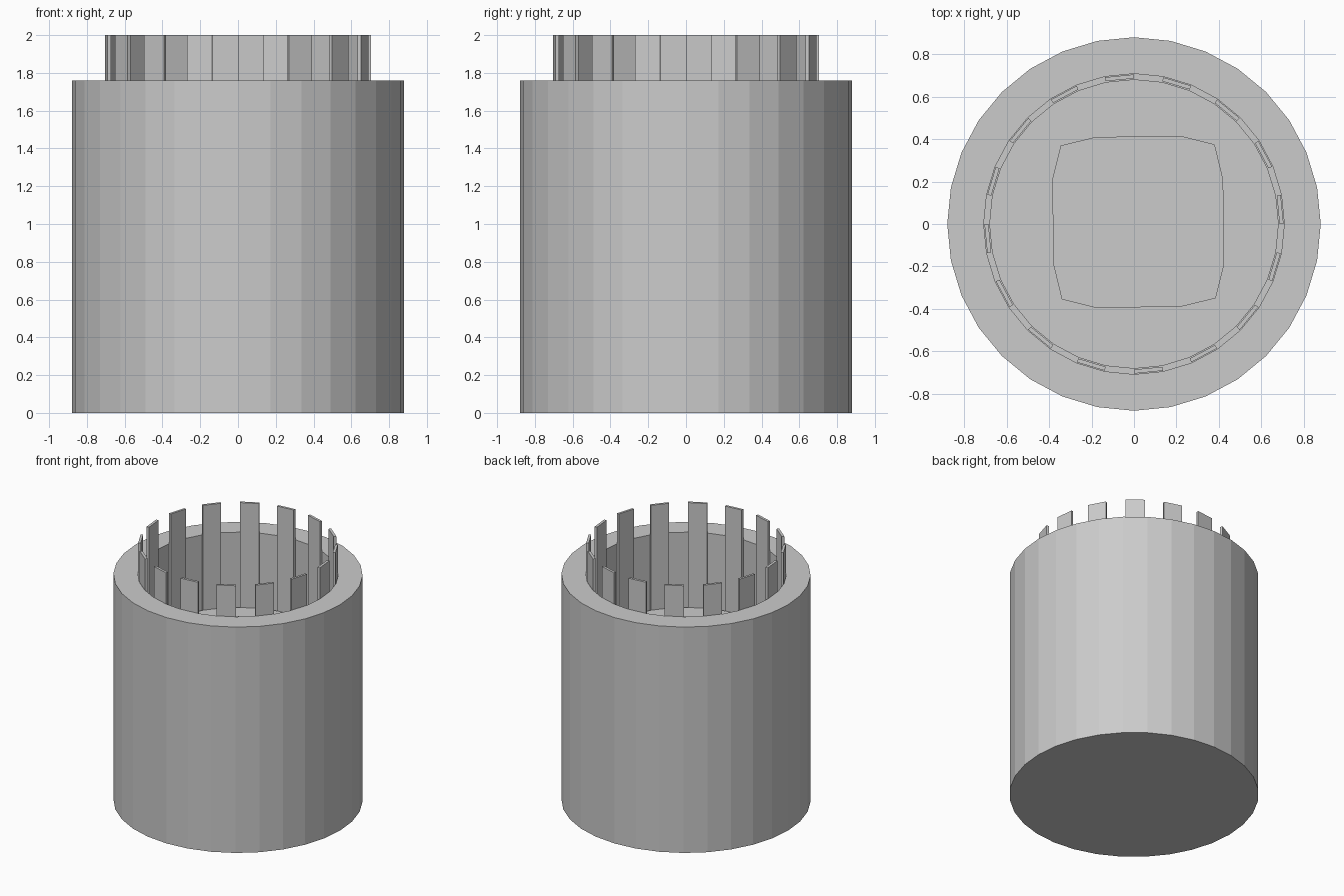
import bpy, bmesh, math

if "Cube" in bpy.data.objects:
    bpy.data.objects.remove(bpy.data.objects["Cube"])

SIDES = 32
STEP = 2 * math.pi / SIDES
FLOOR = 1.17

grey = bpy.data.materials.new("plain grey")
grey.diffuse_color = (0.6, 0.6, 0.6, 1)
grey.use_nodes = True
grey.node_tree.nodes["Principled BSDF"].inputs["Base Color"].default_value = grey.diffuse_color


def finish(name, bm):
    bmesh.ops.remove_doubles(bm, verts=bm.verts, dist=1e-5)
    bmesh.ops.recalc_face_normals(bm, faces=bm.faces)
    mesh = bpy.data.meshes.new(name)
    bm.to_mesh(mesh)
    bm.free()
    mesh.materials.append(grey)
    obj = bpy.data.objects.new(name, mesh)
    bpy.context.collection.objects.link(obj)
    return obj


def prism(bm, outline, z0, z1):
    """Extrude a flat outline from z0 up to z1."""
    face = bm.faces.new([bm.verts.new((x, y, z0)) for x, y in outline])
    ext = bmesh.ops.extrude_face_region(bm, geom=[face], use_keep_orig=True)
    for v in ext["geom"]:
        if isinstance(v, bmesh.types.BMVert):
            v.co.z = z1


def polar(r, a):
    return (r * math.cos(a), r * math.sin(a))


# Thick-walled cup, turned from a half profile
profile = [(0, 0), (0.88, 0), (0.88, 1.76), (0.708, 1.76), (0.708, FLOOR), (0, FLOOR)]
bm = bmesh.new()
verts = [bm.verts.new((r, 0, z)) for r, z in profile]
edges = [bm.edges.new(p) for p in zip(verts, verts[1:])]
bmesh.ops.spin(bm, geom=verts + edges, cent=(0, 0, 0), axis=(0, 0, 1),
               angle=2 * math.pi, steps=SIDES)
finish("cup", bm)

# Ring of upright slats, on every second side of the bore
bm = bmesh.new()
for i in range(0, SIDES, 2):
    a, b = i * STEP, (i + 1) * STEP
    prism(bm, [polar(0.705, a), polar(0.705, b), polar(0.686, b), polar(0.686, a)], FLOOR, 2.0)
finish("slats", bm)

# Floor disc inside the cup
bm = bmesh.new()
prism(bm, [polar(0.682, i * STEP) for i in range(SIDES)], FLOOR - 0.02, FLOOR + 0.015)
finish("floor_disc", bm)

# Raised rounded-square pad on the floor
corner = [(0.40, 0.20), (0.36, 0.365), (0.20, 0.405)]
outline = []
for k in range(4):
    c, s = round(math.cos(k * math.pi / 2)), round(math.sin(k * math.pi / 2))
    outline += [(0.02 + c * x - s * y, 0.01 + s * x + c * y) for x, y in corner]
bm = bmesh.new()
prism(bm, outline, FLOOR, FLOOR + 0.045)
finish("centre_pad", bm)
